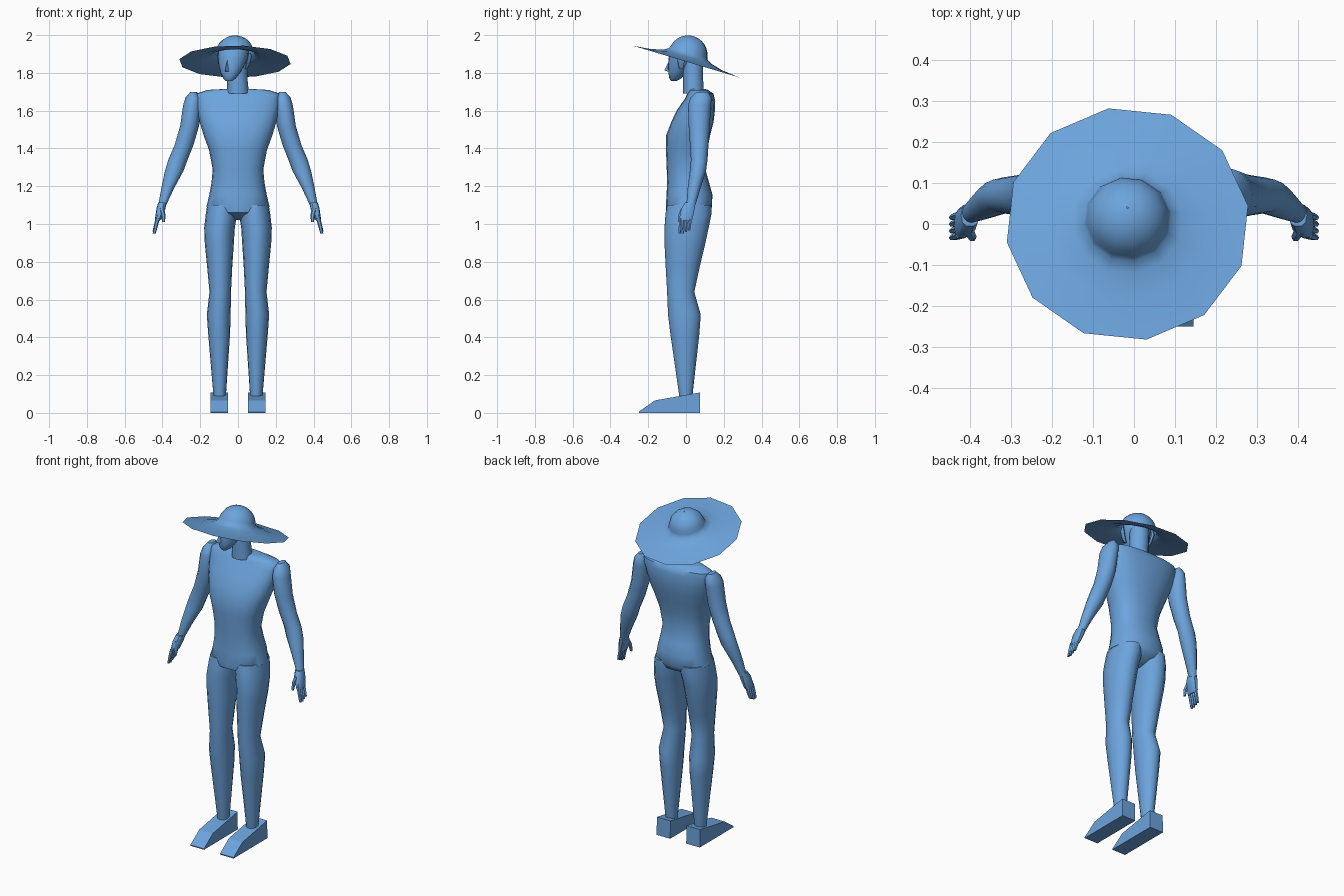
import bpy, bmesh, math
from mathutils import Matrix, Vector

blue = bpy.data.materials.new("soft_blue")
blue.diffuse_color = (0.15, 0.37, 0.72, 1)


def finish(name, bm, angle=42):
    """Turn a bmesh into a named, coloured, smooth-by-angle object."""
    bmesh.ops.recalc_face_normals(bm, faces=bm.faces)
    mesh = bpy.data.meshes.new(name)
    bm.to_mesh(mesh)
    bm.free()
    mesh.materials.append(blue)
    for p in mesh.polygons:
        p.use_smooth = True
    mesh.set_sharp_from_angle(angle=math.radians(angle))
    obj = bpy.data.objects.new(name, mesh)
    bpy.context.collection.objects.link(obj)
    return obj


def loft(name, rings, n=16, power=2.0, side=1, matrix=None, caps=True, start=0.0):
    """Skin level rings given as (x, y, z, half_width, half_depth)."""
    bm = bmesh.new()
    loops = []
    for x, y, z, rx, ry in rings:
        loop = []
        for i in range(n):
            a = start + 2 * math.pi * i / n
            c, s = math.cos(a), math.sin(a)
            px = x + rx * math.copysign(abs(c) ** (2 / power), c)
            py = y + ry * math.copysign(abs(s) ** (2 / power), s)
            loop.append(bm.verts.new((side * px, py, z)))
        loops.append(loop)
    for a, b in zip(loops, loops[1:]):
        for i in range(n):
            j = (i + 1) % n
            bm.faces.new((a[i], a[j], b[j], b[i]))
    if caps:
        bm.faces.new(loops[0])
        bm.faces.new(loops[-1])
    if matrix:
        bm.transform(matrix)
    return finish(name, bm)


def span(z, half_width, front, back, x=0):
    """Ring from its front and back y limits."""
    return (x, (front + back) / 2, z, half_width, (back - front) / 2)


# Torso
loft("torso", [
    span(1.02, 0.03, -0.03, 0.05), span(1.06, 0.13, -0.105, 0.125),
    span(1.09, 0.167, -0.107, 0.137), span(1.155, 0.152, -0.103, 0.140),
    span(1.22, 0.140, -0.100, 0.122), span(1.29, 0.134, -0.102, 0.102),
    span(1.39, 0.153, -0.106, 0.112), span(1.47, 0.182, -0.105, 0.128),
    span(1.54, 0.203, -0.078, 0.146), span(1.60, 0.215, -0.050, 0.153),
    span(1.66, 0.226, -0.008, 0.153), span(1.69, 0.222, 0.008, 0.145),
    span(1.71, 0.160, 0.020, 0.115), span(1.715, 0.07, 0.03, 0.10),
], n=20, power=2.3)

# Neck
loft("neck", [(0, 0.04, 1.69, 0.058, 0.055), (-0.003, 0.038, 1.76, 0.054, 0.053),
              (-0.01, 0.036, 1.89, 0.056, 0.054)], n=12)

# Head, turned slightly to one side
turn = Matrix.Translation((-0.022, 0, 0)) @ Matrix.Rotation(math.radians(-22), 4, "Z")
loft("head", [
    (0, -0.068, 1.758, 0.018, 0.016), (0, -0.062, 1.77, 0.033, 0.031),
    (0, -0.048, 1.80, 0.052, 0.049), (0, -0.032, 1.84, 0.068, 0.066),
    (0, -0.012, 1.88, 0.078, 0.082), (0, 0.0, 1.92, 0.080, 0.086),
    (0, 0.004, 1.95, 0.068, 0.070)], n=14, matrix=turn)

# Nose wedge
bm = bmesh.new()
pts = [(0, -0.094, 1.868), (-0.015, -0.088, 1.805), (0.015, -0.088, 1.805), (0, -0.124, 1.812)]
v = [bm.verts.new(p) for p in pts]
for f in ((0, 1, 3), (0, 3, 2), (1, 2, 3), (0, 2, 1)):
    bm.faces.new([v[i] for i in f])
bm.transform(turn)
finish("nose", bm, 20)

# Ears
for side, label in ((-1, "right"), (1, "left")):
    loft(label + "_ear", [(0.068, 0.0, 1.82, 0.006, 0.010), (0.080, 0.004, 1.85, 0.009, 0.018),
                          (0.088, 0.008, 1.885, 0.009, 0.022), (0.086, 0.008, 1.905, 0.006, 0.014)],
         n=8, side=side, matrix=turn)

# Wide tilted hat: brim profile running into a round crown
profile = [(0.298, 0), (0.20, 0.010), (0.135, 0.027), (0.108, 0.042)]
for k in range(1, 8):
    t = math.radians(12 * k)
    profile.append((0.104 * math.cos(t), 0.038 + 0.102 * math.sin(t)))
profile.append((0.002, 0.140))
tilt = Matrix.Translation((-0.016, 0, 1.86)) @ Matrix.Rotation(math.radians(-16.6), 4, "X")
hat = loft("hat", [(0, 0, h, r, r) for r, h in profile], n=12, matrix=tilt,
           caps=False, start=math.radians(9))
if sum(p.normal.z for p in hat.data.polygons) < 0:
    hat.data.flip_normals()

# Limbs, mirrored left and right
for side, label in ((-1, "right"), (1, "left")):
    loft(label + "_leg", [
        span(1.10, 0.079, -0.100, 0.134, 0.084), span(1.05, 0.083, -0.109, 0.134, 0.088),
        span(0.98, 0.081, -0.114, 0.120, 0.098), span(0.90, 0.077, -0.114, 0.103, 0.099),
        span(0.78, 0.067, -0.108, 0.074, 0.097), span(0.64, 0.057, -0.100, 0.044, 0.094),
        span(0.52, 0.063, -0.095, 0.078, 0.102), span(0.42, 0.058, -0.083, 0.071, 0.100),
        span(0.09, 0.033, -0.036, 0.034, 0.097)], side=side)

    loft(label + "_arm", [
        (0.235, 0.085, 1.70, 0.016, 0.030), (0.238, 0.080, 1.67, 0.040, 0.055),
        (0.242, 0.072, 1.63, 0.048, 0.061), (0.256, 0.070, 1.52, 0.050, 0.056),
        (0.285, 0.070, 1.42, 0.050, 0.049), (0.318, 0.070, 1.34, 0.051, 0.044),
        (0.338, 0.063, 1.28, 0.049, 0.043), (0.372, 0.043, 1.19, 0.034, 0.034),
        (0.401, 0.026, 1.10, 0.021, 0.024)], n=12, side=side)

    loft(label + "_palm", [
        (0.400, 0.022, 1.115, 0.022, 0.028), (0.408, 0.010, 1.08, 0.024, 0.037),
        (0.422, 0.000, 1.03, 0.017, 0.037), (0.426, -0.003, 1.018, 0.013, 0.034)],
        n=10, power=2.6, side=side)
    for i in range(4):
        y = 0.022 - 0.0165 * i
        tip = 0.965 - 0.008 * min(i, 2)
        loft(f"{label}_finger_{i + 1}", [
            (0.424, y, 1.035, 0.012, 0.0095), (0.435, y - 0.003, 0.99, 0.011, 0.009),
            (0.444, y - 0.006, tip, 0.008, 0.007)], n=6, side=side)
    loft(label + "_thumb", [
        (0.405, -0.015, 1.085, 0.014, 0.012), (0.396, -0.030, 1.05, 0.012, 0.011),
        (0.394, -0.036, 1.01, 0.008, 0.007)], n=6, side=side)

    # Shoe: wedge side profile pushed across the foot
    bm = bmesh.new()
    wedge = [(-0.25, 0), (0.075, 0), (0.073, 0.108), (0.05, 0.104), (-0.165, 0.066), (-0.25, 0.006)]
    face = bm.faces.new([bm.verts.new((side * 0.054, y, z)) for y, z in wedge])
    out = bmesh.ops.extrude_face_region(bm, geom=[face])
    moved = [g for g in out["geom"] if isinstance(g, bmesh.types.BMVert)]
    bmesh.ops.translate(bm, verts=moved, vec=Vector((side * 0.091, 0, 0)))
    # Keep the closing face on the inner side of the shoe
    if not face.is_valid or not any(f.calc_center_median().x == side * 0.054 for f in bm.faces):
        bmesh.ops.holes_fill(bm, edges=bm.edges)
    finish(label + "_shoe", bm, 15)
